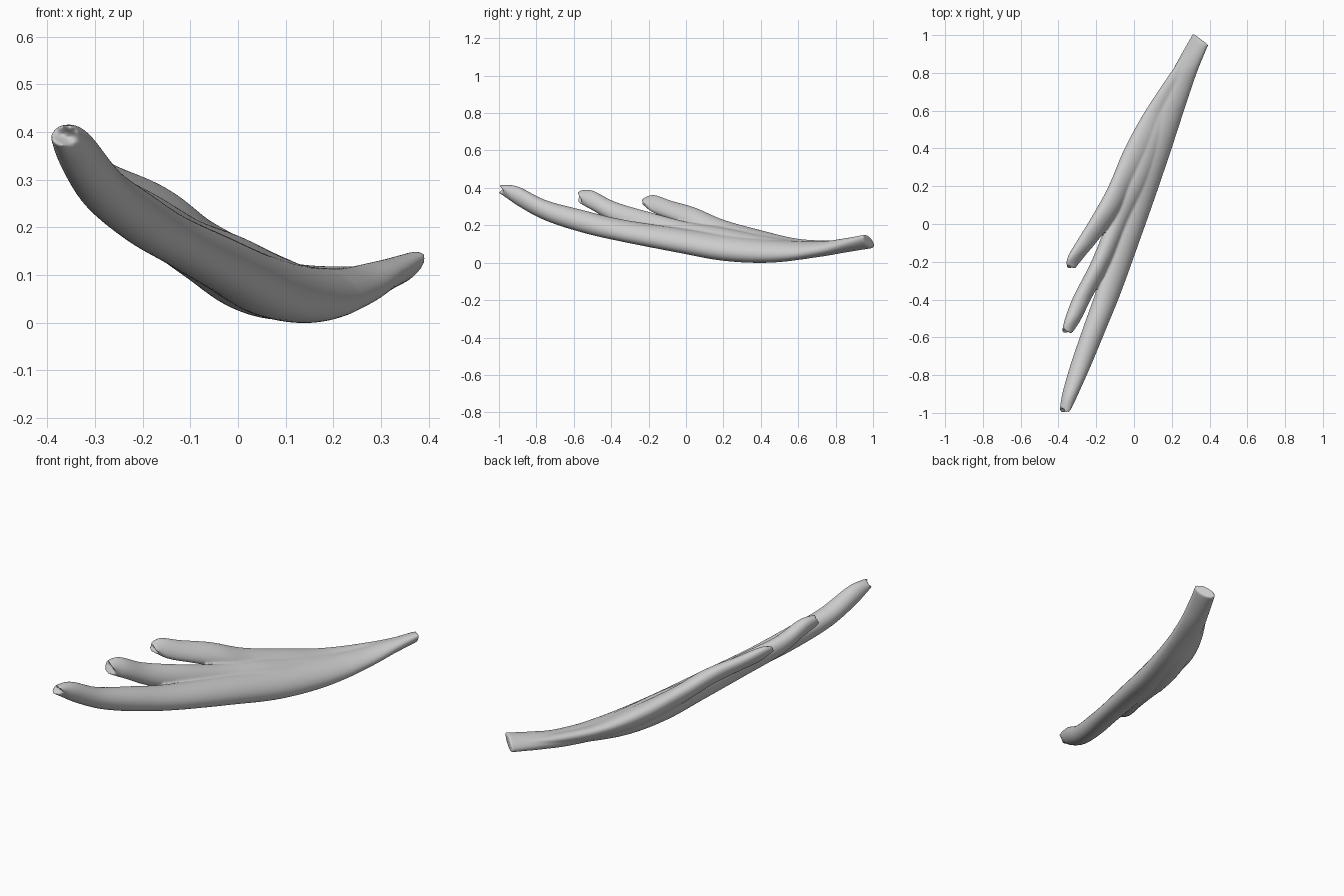
import bpy, bmesh, math

if "Cube" in bpy.data.objects:
    bpy.data.objects.remove(bpy.data.objects["Cube"])

SIDES, STEPS = 28, 8

# stations: y, x left, x right, z bottom, z top (cross-section bounds of each strand)
LONG_HEAD = [(-.99, -.394, -.335, .372, .415), (-.9, -.38, -.295, .305, .408),
             (-.75, -.338, -.228, .225, .335), (-.55, -.27, -.145, .16, .281),
             (-.35, -.2, -.064, .114, .233), (-.05, -.108, .044, .055, .187),
             (.2, -.04, .132, .01, .152), (.45, .045, .216, 0, .125),
             (.7, .147, .297, .029, .114), (.85, .232, .346, .055, .13),
             (.978, .312, .394, .078, .151)]
MIDDLE_HEAD = [(-.57, -.381, -.32, .318, .386), (-.5, -.365, -.278, .28, .386),
               (-.38, -.319, -.218, .212, .326), (-.2, -.227, -.12, .14, .272),
               (0, -.148, -.025, .078, .22), (.2, -.085, .08, .022, .188),
               (.4, -.01, .16, .005, .149), (.6, .09, .22, .025, .117),
               (.8, .205, .29, .055, .112)]
SHORT_HEAD = [(-.23, -.361, -.305, .305, .348), (-.17, -.349, -.26, .265, .362),
              (-.08, -.296, -.185, .23, .332), (.05, -.217, -.09, .175, .294),
              (.2, -.135, 0, .1, .23), (.4, -.05, .12, .04, .174),
              (.6, .06, .2, .038, .128), (.8, .196, .29, .06, .118),
              (.93, .293, .345, .086, .126)]


def smooth_stations(st):
    """Catmull-Rom interpolation through the stations."""
    out = []
    for i in range(len(st) - 1):
        p = [st[max(i - 1, 0)], st[i], st[i + 1], st[min(i + 2, len(st) - 1)]]
        for k in range(STEPS):
            t = k / STEPS
            out.append([.5 * (2 * b + (c - a) * t + (2 * a - 5 * b + 4 * c - d) * t * t
                              + (3 * b - a - 3 * c + d) * t ** 3) for a, b, c, d in zip(*p)])
    return out + [list(st[-1])]


def add_strand(bm, stations, tip_lean, lean, end_lean, end_skew):
    """Sweep a leaning oval that fills each station's bounds."""
    rows = smooth_stations(stations)
    rings = []
    for i, (y, xl, xr, z0, z1) in enumerate(rows):
        u = i / (len(rows) - 1)
        s = max(0, 1 - u / .4)
        e = max(0, (u - .75) / .25)
        d = lean + (tip_lean - lean) * s + (end_lean - lean) * e
        tip = max(0, 1 - i / 5)
        ring = []
        for k in range(SIDES):
            t = 2 * math.pi * k / SIDES
            dx = (xr - xl) / 2 * math.cos(t)
            dz = (z1 - z0) / 2 * math.cos(t - d)
            # ragged lip at the free tip, slanted cut at the shared tendon
            dy = .012 * tip * math.cos(2 * t + 1) - end_skew * e * e * dx
            ring.append(bm.verts.new(((xl + xr) / 2 + dx, y + dy, (z0 + z1) / 2 + dz)))
        rings.append(ring)
    for a, b in zip(rings, rings[1:]):
        for k in range(SIDES):
            n = (k + 1) % SIDES
            bm.faces.new((a[k], a[n], b[n], b[k]))
    # dished tip and flat tendon end
    for ring, (y, xl, xr, z0, z1), dish in ((rings[0], rows[0], .025), (rings[-1], rows[-1], 0)):
        c = bm.verts.new(((xl + xr) / 2, y + dish, (z0 + z1) / 2))
        for k in range(SIDES):
            bm.faces.new((ring[k], ring[(k + 1) % SIDES], c))


# three heads merging into one tendon
bm = bmesh.new()
add_strand(bm, LONG_HEAD, 1.55, 1.9, .9, .75)
add_strand(bm, MIDDLE_HEAD, 2.0, 1.9, 1.9, 0)
add_strand(bm, SHORT_HEAD, 2.3, 2.15, 1.7, .4)
bmesh.ops.recalc_face_normals(bm, faces=bm.faces)
mesh = bpy.data.meshes.new("three_headed_muscle")
bm.to_mesh(mesh)
bm.free()
muscle = bpy.data.objects.new("three_headed_muscle", mesh)
bpy.context.collection.objects.link(muscle)

# fuse into one soft skin
fuse = muscle.modifiers.new("fuse", 'REMESH')
fuse.mode = 'VOXEL'
fuse.voxel_size = .006
fuse.use_smooth_shade = True
soften = muscle.modifiers.new("soften", 'SMOOTH')
soften.factor = .5
soften.iterations = 4
